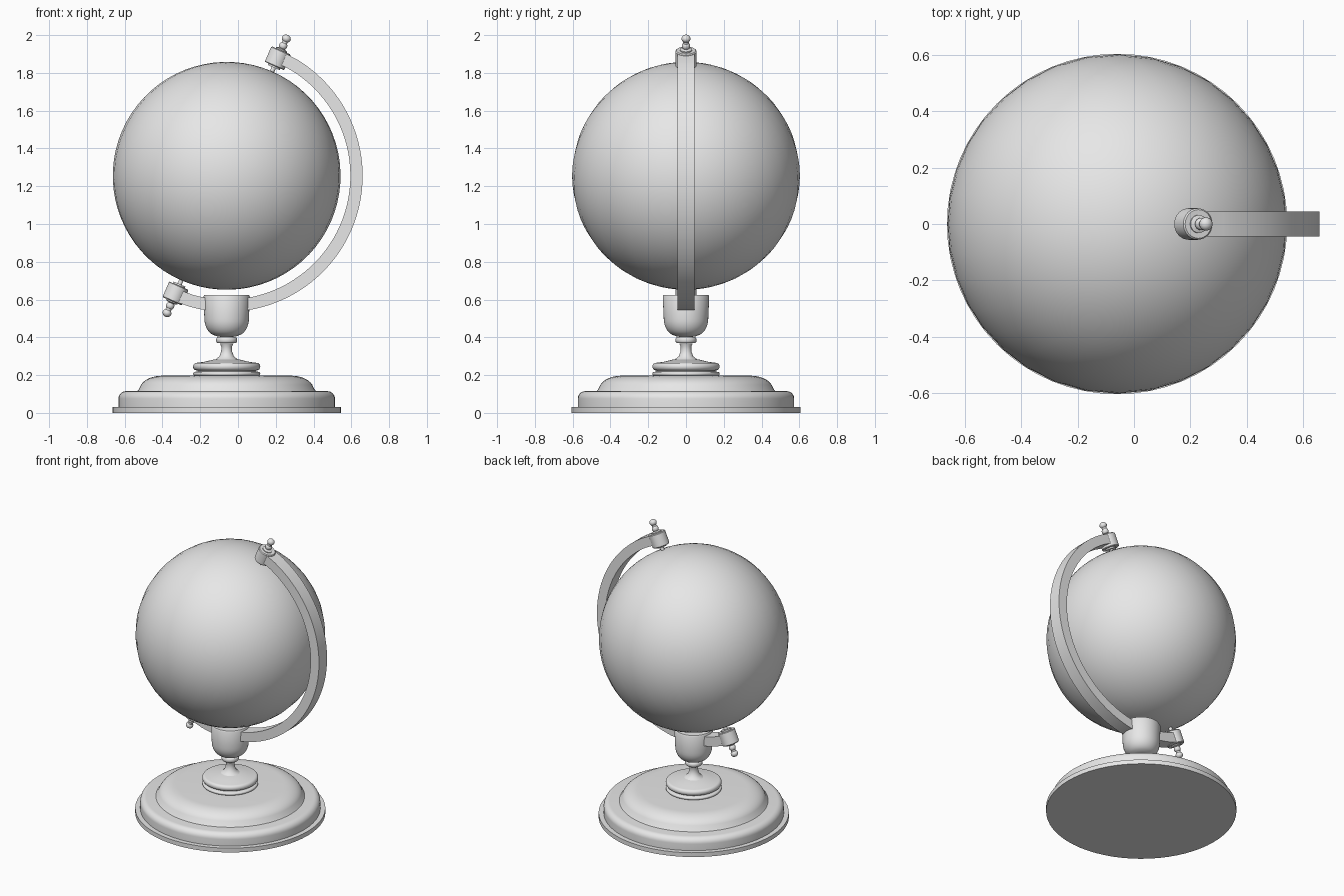
import bpy, bmesh, math
from mathutils import Matrix, Vector

if "Cube" in bpy.data.objects:
    bpy.data.objects.remove(bpy.data.objects["Cube"])

CENTRE = Vector((-0.06, 0, 1.255))
RADIUS = 0.603
TILT = math.radians(23.5)
AXIS = Matrix.Translation(CENTRE) @ Matrix.Rotation(TILT, 4, 'Y')

grey = bpy.data.materials.new("plain_grey")
grey.use_nodes = True
grey.diffuse_color = (0.8, 0.8, 0.8, 1)
grey.node_tree.nodes["Principled BSDF"].inputs["Base Color"].default_value = grey.diffuse_color


def finish(name, bm, matrix, angle=32):
    bmesh.ops.recalc_face_normals(bm, faces=bm.faces)
    mesh = bpy.data.meshes.new(name)
    bm.to_mesh(mesh)
    bm.free()
    mesh.materials.append(grey)
    obj = bpy.data.objects.new(name, mesh)
    obj.matrix_world = matrix
    bpy.context.collection.objects.link(obj)
    bpy.ops.object.select_all(action='DESELECT')
    obj.select_set(True)
    bpy.context.view_layer.objects.active = obj
    bpy.ops.object.shade_smooth_by_angle(angle=math.radians(angle))
    return obj


def lathe(name, profile, matrix, sides=64):
    """Spin a (radius, height) profile round the local z axis and cap it."""
    bm = bmesh.new()
    rings = []
    for r, z in profile:
        rings.append([bm.verts.new((r * math.cos(a), r * math.sin(a), z))
                      for a in (math.tau * i / sides for i in range(sides))])
    for low, high in zip(rings, rings[1:]):
        for i in range(sides):
            j = (i + 1) % sides
            bm.faces.new((low[i], low[j], high[j], high[i]))
    bm.faces.new(rings[0][::-1])
    bm.faces.new(rings[-1])
    return finish(name, bm, matrix)


def arc(r, z, rx, rz, start, end, steps=8):
    """Profile points on a quarter-ellipse, angles in degrees."""
    angles = [math.radians(start + (end - start) * i / steps) for i in range(steps + 1)]
    return [(r + rx * math.cos(a), z + rz * math.sin(a)) for a in angles]


# Globe ball, tilted on its axis
bm = bmesh.new()
bmesh.ops.create_uvsphere(bm, u_segments=36, v_segments=36, radius=RADIUS)
finish("globe_ball", bm, AXIS)

# Turned foot, stem and cup
stand = Matrix.Translation((CENTRE.x, 0, 0))
lathe("base_plate", [(0.605, 0), (0.605, 0.03)], stand)
lathe("base_step", [(0.573, 0.03)] + arc(0.533, 0.075, 0.04, 0.04, 0, 90), stand)
lathe("base_dome", [(0.475, 0.113), (0.465, 0.125)] + arc(0.34, 0.125, 0.12, 0.072, 20, 90), stand)
lathe("lower_collar", [(0.16, 0.195)] + arc(0.168, 0.207, 0.01, 0.01, -90, 90)
      + [(0.155, 0.22), (0.155, 0.226)], stand)
lathe("upper_collar", arc(0.16, 0.245, 0.018, 0.02, -90, 90)
      + [(0.12, 0.27), (0.07, 0.282)], stand)
lathe("stem", [(0.1, 0.268), (0.06, 0.282), (0.038, 0.3), (0.029, 0.325),
               (0.028, 0.35), (0.036, 0.368)], stand)
lathe("stem_ring", arc(0.046, 0.385, 0.01, 0.016, -90, 90)
      + [(0.036, 0.403), (0.036, 0.412)], stand)
lathe("cup", [(0.05, 0.405)] + arc(0.05, 0.5, 0.068, 0.092, -80, 0)
      + [(0.123, 0.616), (0.118, 0.625)], stand)

# Curved arm: a rectangular bar swept from pole to pole
steps = 48
first, last = TILT + math.radians(8), TILT + math.pi - math.radians(8)
angles = ([TILT] + [first + (last - first) * i / steps for i in range(steps + 1)]
          + [TILT + math.pi])
bm = bmesh.new()
sections = [[bm.verts.new((r * math.sin(a), y, r * math.cos(a)))
             for r, y in ((0.655, -0.045), (0.72, -0.045), (0.72, 0.045), (0.655, 0.045))]
            for a in angles]
for s, t in zip(sections, sections[1:]):
    for i in range(4):
        j = (i + 1) % 4
        bm.faces.new((s[i], s[j], t[j], t[i]))
bm.faces.new(sections[0])
bm.faces.new(sections[-1])
finish("curved_arm", bm, Matrix.Translation(CENTRE))

# Pivots at both poles: pin, boss and turned knob
for end, turn in (("top", 0), ("bottom", math.pi)):
    place = AXIS @ Matrix.Rotation(turn, 4, 'Y')
    lathe(end + "_pin", [(0.012, 0.59), (0.012, 0.625), (0.034, 0.625), (0.034, 0.64)], place, 24)
    lathe(end + "_boss", [(0.053, 0.634), (0.056, 0.638), (0.056, 0.719), (0.051, 0.724)], place, 32)
    lathe(end + "_knob", [(0.032, 0.72), (0.032, 0.73), (0.02, 0.734)]
          + arc(0.012, 0.75, 0.01, 0.016, -70, 70)
          + [(0.015, 0.769)] + arc(0, 0.792, 0.024, 0.021, -50, 85), place, 24)
